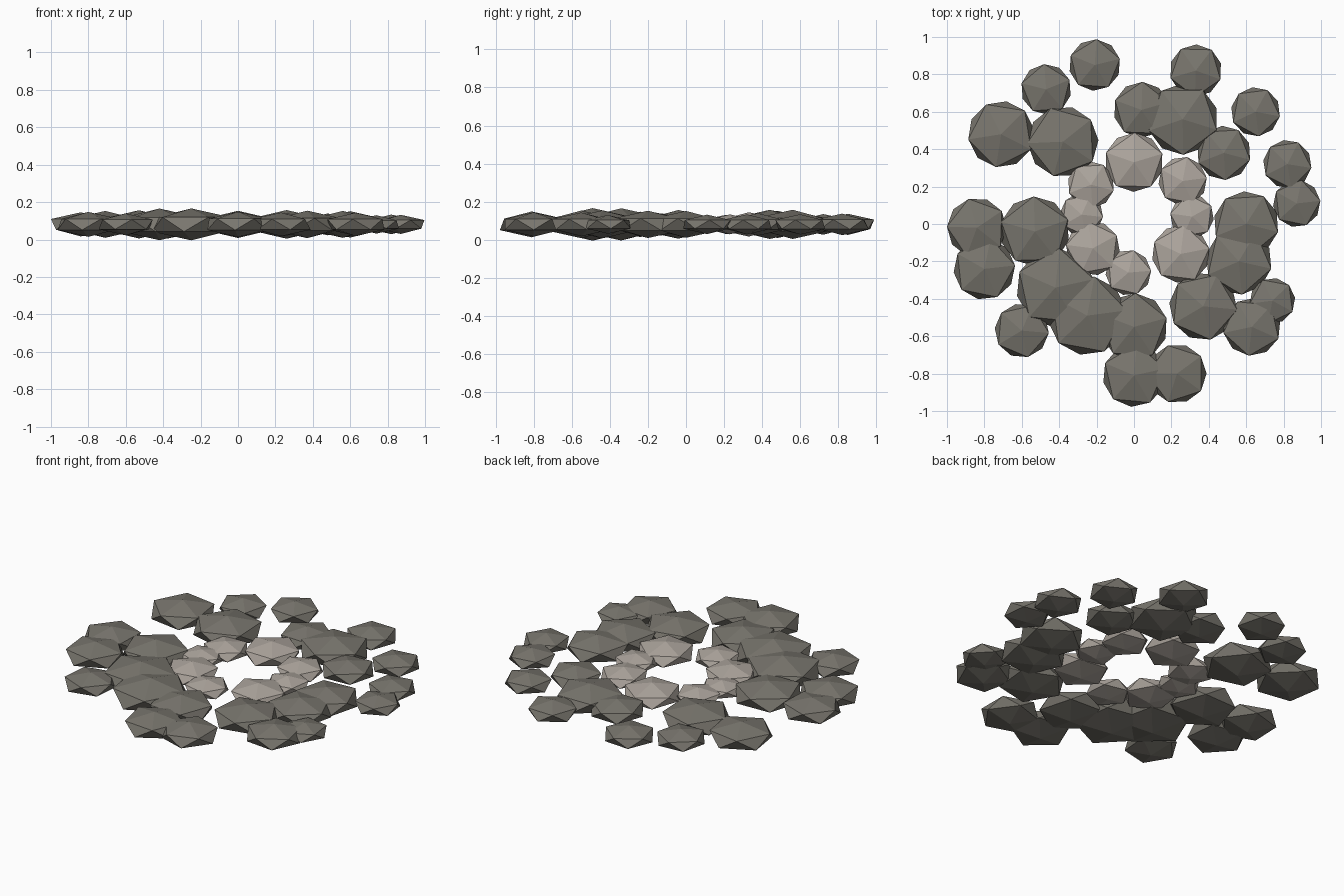
import bpy
import bmesh
import random
from mathutils import Matrix

random.seed(4)

default_cube = bpy.data.objects.get("Cube")
if default_cube:
    bpy.data.objects.remove(default_cube, do_unlink=True)

FLATTEN = 0.36       # height of a stone relative to its width
CENTRE_HEIGHT = 0.081


def make_material(name, colour):
    material = bpy.data.materials.new(name)
    material.use_nodes = True
    rgba = (*colour, 1.0)
    material.diffuse_color = rgba
    material.node_tree.nodes["Principled BSDF"].inputs["Base Color"].default_value = rgba
    return material


def add_stone(name, x, y, radius, material):
    """A flattened, flat-shaded twenty-sided stone with the given outline radius."""
    mesh = bpy.data.meshes.new(name)
    bm = bmesh.new()
    bmesh.ops.create_icosphere(bm, subdivisions=1, radius=radius / 0.894)
    turn = Matrix.Rotation(random.uniform(0, 1.25), 4, "Z")
    squash = Matrix.Diagonal((1, 1, FLATTEN, 1))
    bmesh.ops.transform(bm, matrix=turn @ squash, verts=bm.verts)
    bm.to_mesh(mesh)
    bm.free()
    mesh.materials.append(material)
    stone = bpy.data.objects.new(name, mesh)
    stone.location = (x, y, CENTRE_HEIGHT)
    bpy.context.collection.objects.link(stone)


def add_ring(name, stones, material):
    for number, (x, y, radius) in enumerate(stones, start=1):
        add_stone(f"{name}_{number}", x, y, radius, material)


pale_stone = make_material("pale warm grey stone", (0.42, 0.38, 0.34))
dark_stone = make_material("dark grey stone", (0.19, 0.18, 0.155))

# Inner ring of pale stones: x, y, radius
inner_ring = [
    (0, .33, .158), (.26, .23, .13), (.31, .04, .117), (.25, -.16, .155),
    (-.03, -.26, .122), (-.22, -.13, .145), (-.28, .05, .115), (-.23, .21, .125),
]

# Middle ring of large dark stones
middle_ring = [
    (.26, .56, .19), (.04, .61, .15), (-.38, .44, .19), (-.53, -.04, .187),
    (-.42, -.34, .21), (-.25, -.49, .212), (0, -.55, .18), (.37, -.44, .182),
    (.56, -.2, .178), (.6, 0, .175), (.48, .38, .145),
]

# Outer scatter of dark stones
outer_ring = [
    (-.21, .85, .138), (-.47, .72, .135), (-.71, .48, .178), (.33, .82, .14),
    (.65, .6, .132), (.82, .32, .13), (.87, .11, .127), (.74, -.41, .122),
    (.63, -.55, .155), (.23, -.8, .158), (0, -.81, .168), (-.84, -.02, .16),
    (-.8, -.24, .165), (-.6, -.57, .145),
]

add_ring("inner_stone", inner_ring, pale_stone)
add_ring("middle_stone", middle_ring, dark_stone)
add_ring("outer_stone", outer_ring, dark_stone)
